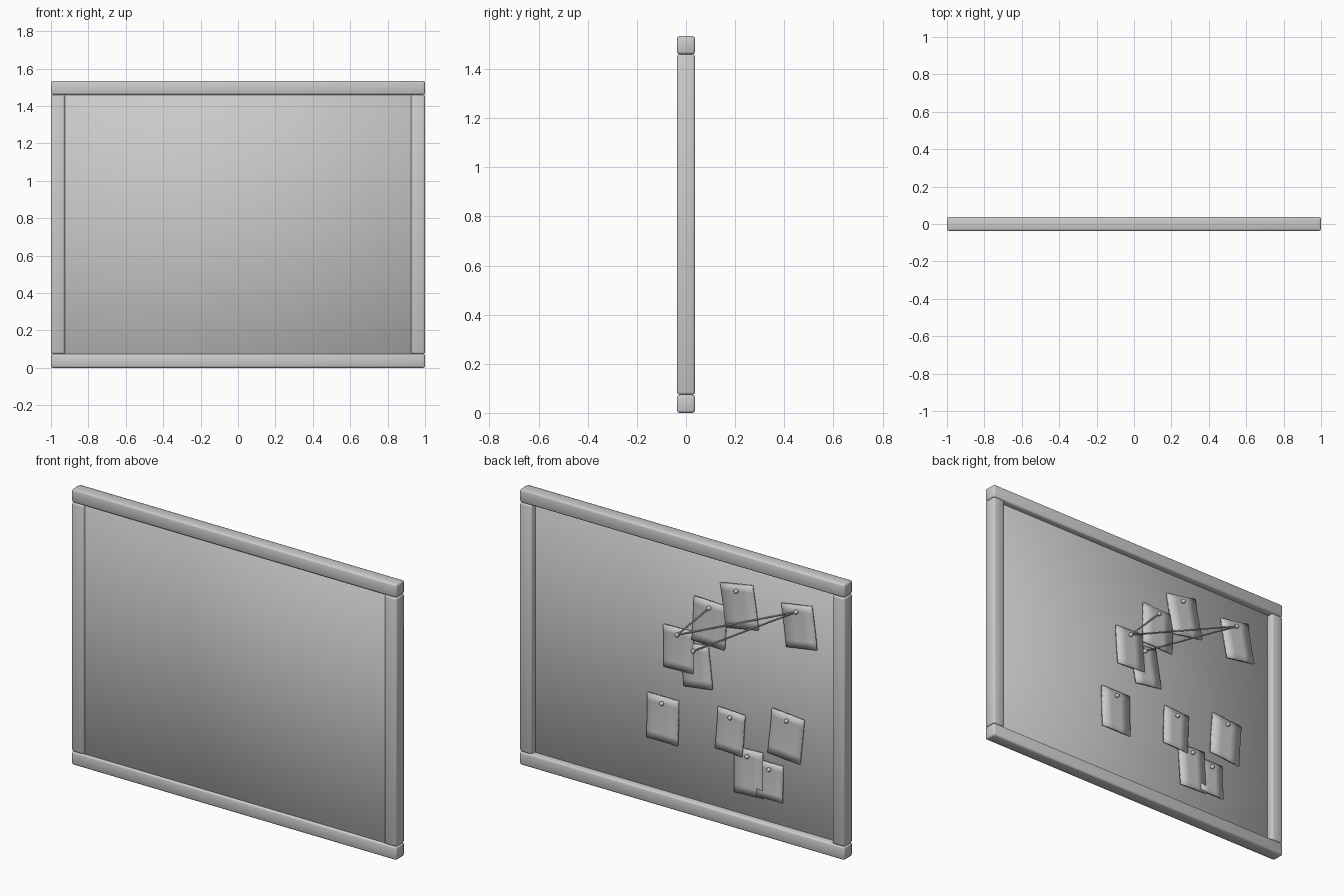
import bpy, bmesh, math
from mathutils import Vector

if "Cube" in bpy.data.objects:
    bpy.data.objects.remove(bpy.data.objects["Cube"])

grey = bpy.data.materials.new("plain_grey")
grey.use_nodes = True
grey.diffuse_color = (0.6, 0.6, 0.6, 1)
grey.node_tree.nodes["Principled BSDF"].inputs["Base Color"].default_value = grey.diffuse_color

HEIGHT, BEAM, BOARD_BACK = 1.534, 0.074, 0.0


def add_mesh(name, bm):
    """Turn a bmesh into a smooth grey object."""
    bmesh.ops.recalc_face_normals(bm, faces=bm.faces)
    mesh = bpy.data.meshes.new(name)
    bm.to_mesh(mesh)
    bm.free()
    mesh.shade_smooth()
    mesh.materials.append(grey)
    obj = bpy.data.objects.new(name, mesh)
    bpy.context.collection.objects.link(obj)
    return obj


def add_box(name, centre, size, bevel, segments):
    bm = bmesh.new()
    bmesh.ops.create_cube(bm, size=1)
    for v in bm.verts:
        v.co = Vector(centre) + v.co * Vector(size)
    obj = add_mesh(name, bm)
    mod = obj.modifiers.new("rounded_edges", 'BEVEL')
    mod.width, mod.segments = bevel, segments
    return obj


# Frame: two full-width rails with two posts between them
for name, z in (("bottom_rail", BEAM / 2), ("top_rail", HEIGHT - BEAM / 2)):
    add_box(name, (0, 0, z), (2, BEAM, BEAM), 0.01, 2)
for name, side in (("left_post", 1), ("right_post", -1)):
    add_box(name, (side * (1 - BEAM / 2), 0, HEIGHT / 2),
            (BEAM, BEAM, HEIGHT - 2 * BEAM), 0.01, 2)

# Pin board panel, tucked into the frame
add_box("board_panel", (0, BOARD_BACK - 0.012, HEIGHT / 2),
        (1.88, 0.024, HEIGHT - 0.12), 0.004, 1)


def add_note(index, cx, cz, w, h, degrees):
    """A sheet hung on the back of the board by a pin; returns the pin point."""
    a = math.radians(degrees)

    def place(u, v, y):
        return Vector((cx - u * math.cos(a) + v * math.sin(a), y,
                       cz + u * math.sin(a) + v * math.cos(a)))

    bm = bmesh.new()
    bmesh.ops.create_grid(bm, x_segments=3, y_segments=6, size=0.5)
    for v in bm.verts:
        curl = 0.008 * (0.5 - v.co.y) ** 2
        v.co = place(v.co.x * w, v.co.y * h, BOARD_BACK + 0.008 + curl)
    sheet = add_mesh(f"note_{index}", bm)
    mod = sheet.modifiers.new("paper_thickness", 'SOLIDIFY')
    mod.thickness, mod.offset = 0.01, 0

    # Pin: round head on a short shaft
    tip = place(0, h / 2 - 0.034, BOARD_BACK + 0.022)
    bm = bmesh.new()
    bmesh.ops.create_uvsphere(bm, u_segments=16, v_segments=10, radius=0.012)
    shaft = bmesh.ops.create_cone(bm, cap_ends=True, segments=8, radius1=0.004,
                                  radius2=0.004, depth=0.024)["verts"]
    for v in shaft:
        v.co = Vector((v.co.x, v.co.z - 0.012, v.co.y))
    bmesh.ops.translate(bm, verts=bm.verts, vec=tip)
    add_mesh(f"pin_{index}", bm)
    return tip


# Notes: centre x, centre z, width, height, tilt
notes = [
    (-0.338, 1.229, 0.200, 0.238, 10),
    (-0.153, 1.087, 0.200, 0.242, -2),
    (0.037, 0.892, 0.182, 0.230, 2),
    (-0.071, 0.827, 0.175, 0.235, 8),
    (-0.706, 1.215, 0.188, 0.233, 9),
    (0.135, 0.476, 0.190, 0.246, 0),
    (-0.281, 0.517, 0.165, 0.230, -3),
    (-0.625, 0.583, 0.197, 0.250, -5),
    (-0.394, 0.320, 0.175, 0.250, 2),
    (-0.525, 0.307, 0.157, 0.200, 0),
]
pins = [add_note(i + 1, *note) for i, note in enumerate(notes)]


def add_string(name, start, end):
    curve = bpy.data.curves.new(name, 'CURVE')
    curve.dimensions = '3D'
    curve.bevel_depth, curve.bevel_resolution = 0.004, 2
    spline = curve.splines.new('POLY')
    spline.points.add(1)
    for point, co in zip(spline.points, (start, end)):
        point.co = (*co, 1)
    curve.materials.append(grey)
    bpy.context.collection.objects.link(bpy.data.objects.new(name, curve))


# Strings stretched between pins
for i, (a, b) in enumerate(((2, 1), (2, 4), (3, 4))):
    add_string(f"string_{i + 1}", pins[a], pins[b])
